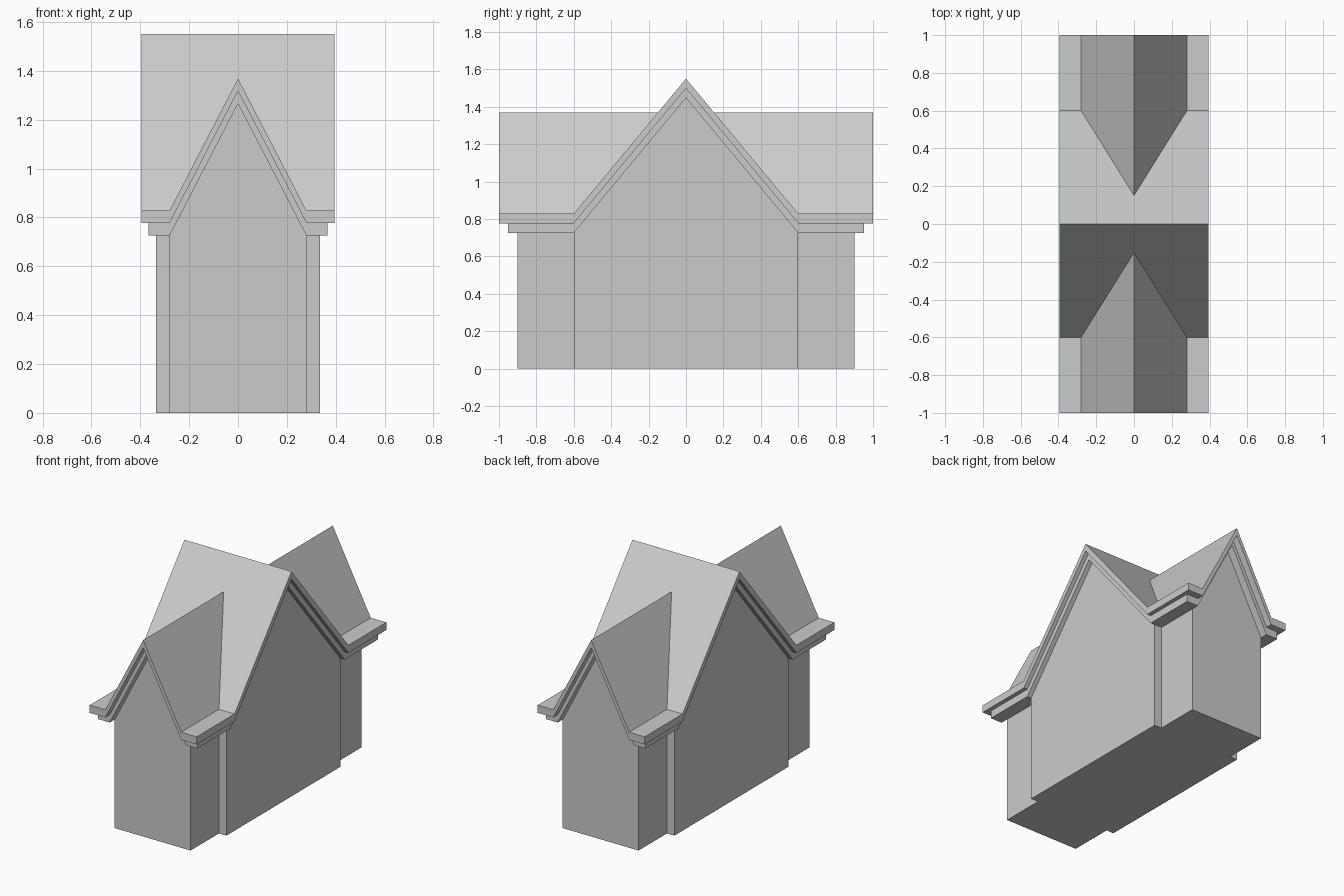
import bpy, bmesh, math

if "Cube" in bpy.data.objects:
    bpy.data.objects.remove(bpy.data.objects["Cube"])

# Shared roof shape: cross gable that bends to flat eaves at (BX, BY)
BX, BY = 0.28, 0.60
RISE_SIDE, RISE_FRONT = 0.722, 0.54
VALLEY = BY * (1 - RISE_FRONT / RISE_SIDE)


def height(x, y):
    side = RISE_SIDE * max(0, 1 - abs(y) / BY)
    front = RISE_FRONT * max(0, 1 - abs(x) / BX)
    return max(side, front)


def cross_gable(name, ex, ey, top, bottom, eaves=True, to_ground=False):
    """Mirror one roof quadrant four ways, then extrude it straight down."""
    bm = bmesh.new()
    quadrant = [
        [(0, VALLEY), (BX, BY), (BX, ey), (0, ey)],
        [(0, 0), (ex, 0), (ex, BY), (BX, BY), (0, VALLEY)],
    ]
    if eaves:
        quadrant.append([(BX, BY), (ex, BY), (ex, ey), (BX, ey)])
    for sx in (1, -1):
        for sy in (1, -1):
            for poly in quadrant:
                pts = poly if sx * sy > 0 else poly[::-1]
                bm.faces.new([bm.verts.new((sx * x, sy * y, top + height(x, y)))
                              for x, y in pts])
    bmesh.ops.remove_doubles(bm, verts=bm.verts[:], dist=1e-5)
    ret = bmesh.ops.extrude_face_region(bm, geom=bm.faces[:], use_keep_orig=True)
    for v in ret["geom"]:
        if isinstance(v, bmesh.types.BMVert):
            v.co.z = bottom if to_ground else v.co.z - (top - bottom)
    bmesh.ops.recalc_face_normals(bm, faces=bm.faces[:])
    bmesh.ops.dissolve_limit(bm, angle_limit=math.radians(0.5),
                             verts=bm.verts[:], edges=bm.edges[:])
    mesh = bpy.data.meshes.new(name)
    bm.to_mesh(mesh)
    bm.free()
    obj = bpy.data.objects.new(name, mesh)
    bpy.context.collection.objects.link(obj)
    return obj


# Cross-shaped walls, then the two stepped roof layers
cross_gable("walls", 0.335, 0.90, 0.725, 0.0, eaves=False, to_ground=True)
cross_gable("roof_moulding", 0.367, 0.953, 0.777, 0.725)
cross_gable("roof", 0.395, 1.0, 0.828, 0.777)
